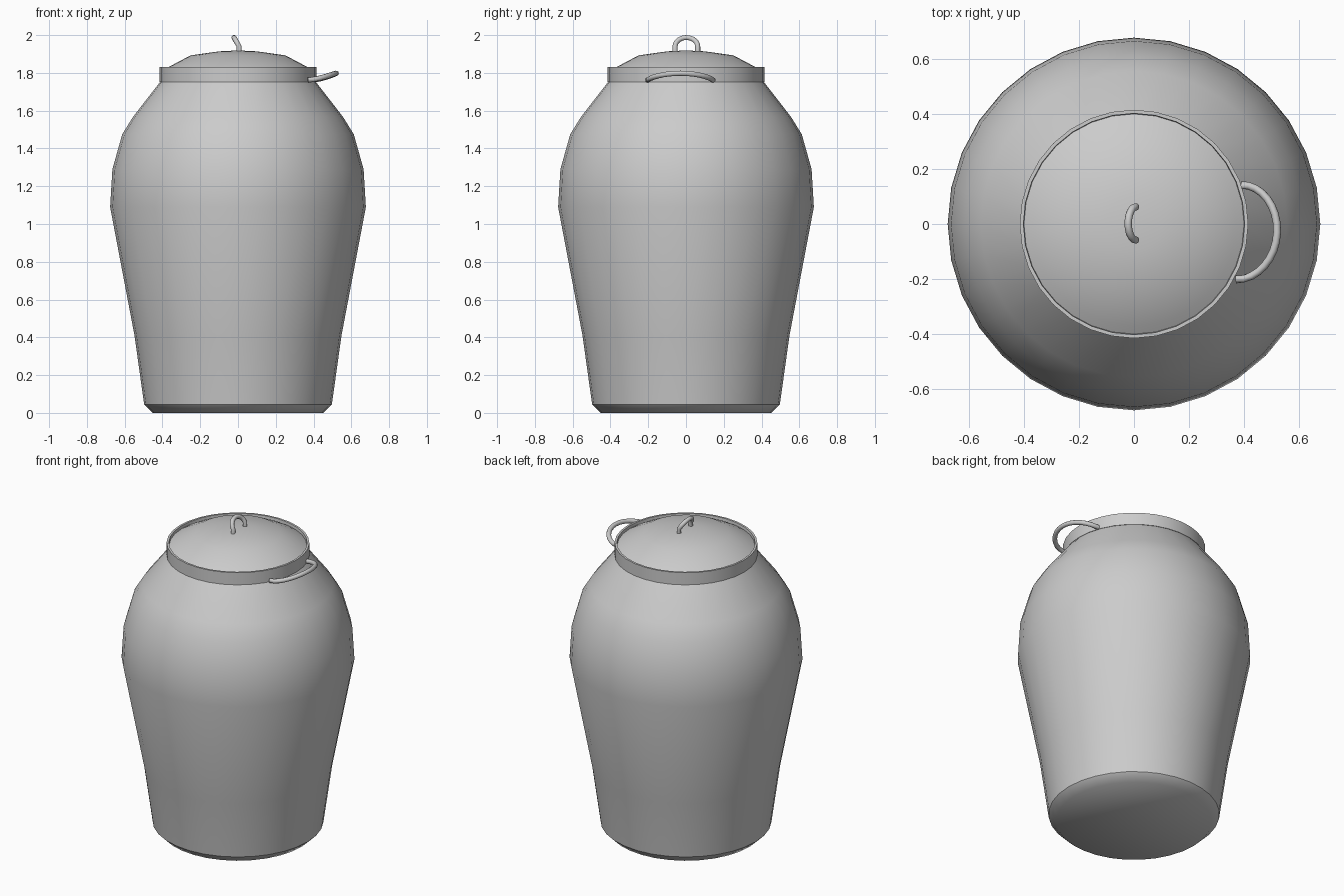
import bpy, bmesh, math
from mathutils import Vector

cube = bpy.data.objects.get("Cube")
if cube:
    bpy.data.objects.remove(cube)

SEGMENTS = 32

grey = bpy.data.materials.new("plain grey")
grey.use_nodes = True
colour = (0.6, 0.6, 0.6, 1)
grey.diffuse_color = colour
grey.node_tree.nodes["Principled BSDF"].inputs["Base Color"].default_value = colour


def finish(name, bm, angle):
    """Turn a bmesh into a smooth-shaded object."""
    bmesh.ops.recalc_face_normals(bm, faces=bm.faces)
    mesh = bpy.data.meshes.new(name)
    bm.to_mesh(mesh)
    bm.free()
    mesh.materials.append(grey)
    obj = bpy.data.objects.new(name, mesh)
    bpy.context.collection.objects.link(obj)
    bpy.ops.object.select_all(action='DESELECT')
    obj.select_set(True)
    bpy.context.view_layer.objects.active = obj
    bpy.ops.object.shade_smooth_by_angle(angle=math.radians(angle))
    return obj


def lathe(name, profile, angle=40, closed=False):
    """Spin a (radius, height) profile round the z axis."""
    bm = bmesh.new()
    verts = [bm.verts.new((r, 0, z)) for r, z in profile]
    edges = [bm.edges.new(pair) for pair in zip(verts, verts[1:])]
    if closed:
        edges.append(bm.edges.new((verts[-1], verts[0])))
    bmesh.ops.spin(bm, geom=verts + edges, cent=(0, 0, 0), axis=(0, 0, 1),
                   angle=math.tau, steps=SEGMENTS, use_duplicate=False)
    bmesh.ops.remove_doubles(bm, verts=bm.verts, dist=0.0005)
    return finish(name, bm, angle)


def tube(name, points, radius, sides=10):
    """Sweep a round section along a path, with flat end caps."""
    bm = bmesh.new()
    pts = [Vector(p) for p in points]
    rings = []
    for i, p in enumerate(pts):
        along = (pts[min(i + 1, len(pts) - 1)] - pts[max(i - 1, 0)]).normalized()
        side = along.cross(Vector((1, 0, 0.3))).normalized()
        up = along.cross(side)
        rings.append([bm.verts.new(p + radius * (math.cos(a) * side + math.sin(a) * up))
                      for a in (math.tau * k / sides for k in range(sides))])
    for a, b in zip(rings, rings[1:]):
        for k in range(sides):
            n = (k + 1) % sides
            bm.faces.new((a[k], a[n], b[n], b[k]))
    bm.faces.new(rings[0])
    bm.faces.new(rings[-1])
    return finish(name, bm, 50)


# Jar wall with its swelling shoulder
lathe("jar_body", [(0.497, 0.045), (0.548, 0.41), (0.677, 1.09), (0.665, 1.29),
                   (0.613, 1.475), (0.556, 1.567), (0.41, 1.755)])

# Chamfered foot
lathe("jar_base", [(0, 0), (0.452, 0), (0.497, 0.045)], angle=60)

# Collar round the mouth
lathe("collar", [(0.415, 1.752), (0.415, 1.83), (0.402, 1.83), (0.395, 1.752)],
      closed=True)

# Domed lid sitting inside the collar
lathe("lid", [(0.4, 1.812), (0.37, 1.83), (0.25, 1.893), (0.1, 1.914), (0, 1.919)])

# Bowed carrying handle on the left side, rising in the middle
handle_path = []
for i in range(17):
    t = -1 + i / 8
    a = t * math.pi / 2
    bow = max(math.cos(a), 0)
    handle_path.append((0.38 + 0.01 * t + 0.14 * bow,
                        -0.03 + 0.172 * math.sin(a),
                        1.762 + 0.036 * bow ** 1.5))
tube("side_handle", handle_path, 0.014)

# Small leaning loop on top of the lid
loop_path = [(0.006, -0.058, 1.905)]
for i in range(13):
    a = math.pi * i / 12
    loop_path.append((0.006 - 0.027 * math.sin(a), 0.002 - 0.06 * math.cos(a),
                      1.94 + 0.047 * math.sin(a)))
loop_path.append((0.006, 0.062, 1.905))
tube("lid_loop", loop_path, 0.0135)
